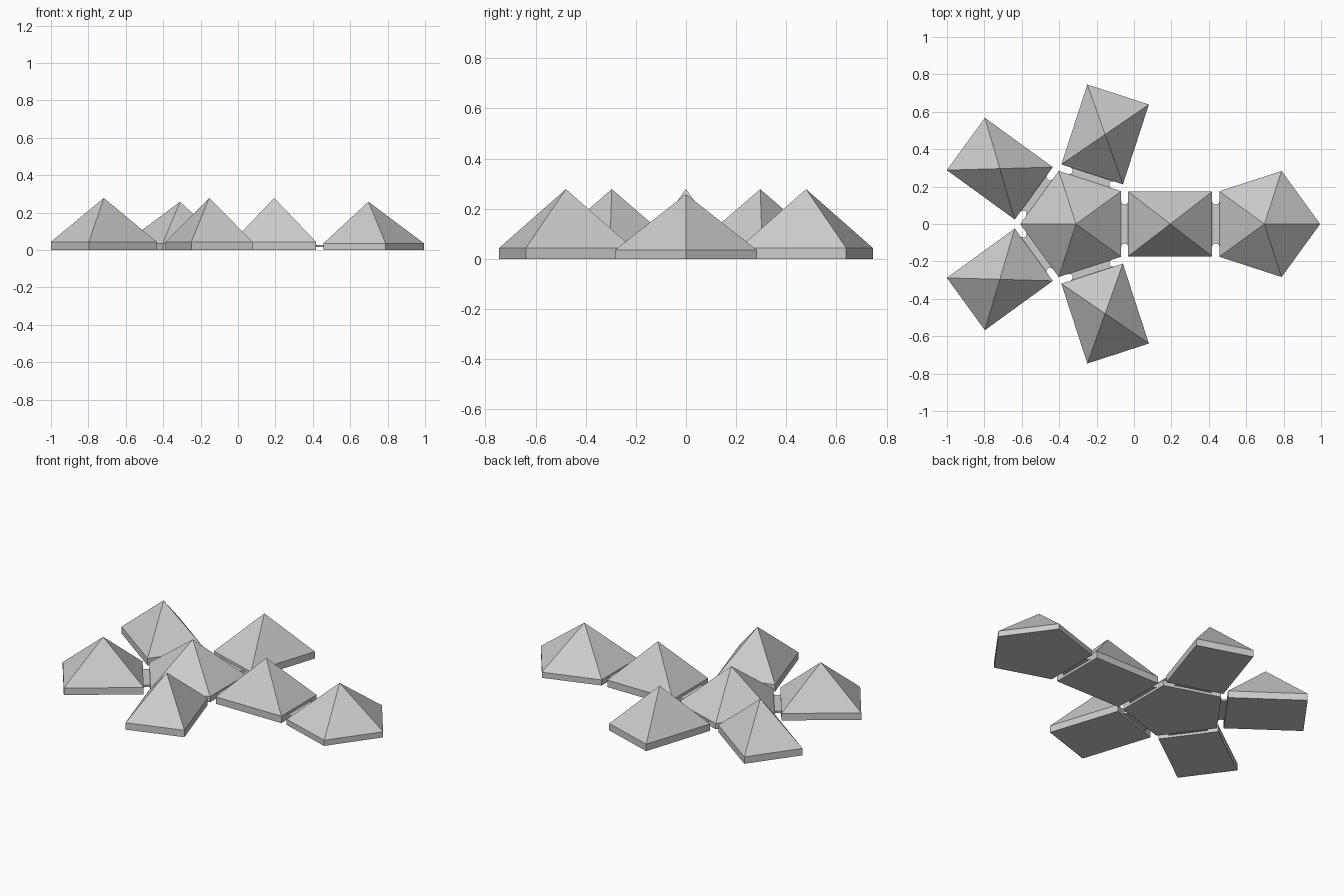
import bpy
import bmesh
from math import cos, sin, pi, radians
from mathutils import Matrix, Vector

cube = bpy.data.objects.get("Cube")
if cube:
    bpy.data.objects.remove(cube)

grey = bpy.data.materials.new("plain grey")
grey.use_nodes = True
COLOUR = (0.6, 0.6, 0.6, 1)
grey.diffuse_color = COLOUR
grey.node_tree.nodes["Principled BSDF"].inputs["Base Color"].default_value = COLOUR

RADIUS = 0.298                      # pentagon corner radius
APOTHEM = RADIUS * cos(pi / 5)
GAP = 0.038                         # slot bridged by each hinge
HALF_LENGTH, HALF_WIDTH = 0.2245, 0.173
HUB = Vector((-0.31, 0, 0))


def build(name, outline, bottom, top, place, apex=None):
    """Extrude an outline into a slab, with a flat top or a pyramid on it."""
    bm = bmesh.new()
    low = [bm.verts.new((x, y, bottom)) for x, y in outline]
    high = [bm.verts.new((x, y, top)) for x, y in outline]
    peak = bm.verts.new((0, 0, apex)) if apex else None
    bm.faces.new(low[::-1])
    if not peak:
        bm.faces.new(high)
    for i in range(len(low)):
        j = (i + 1) % len(low)
        bm.faces.new((low[i], low[j], high[j], high[i]))
        if peak:
            bm.faces.new((high[i], high[j], peak))
    bmesh.ops.recalc_face_normals(bm, faces=bm.faces)
    bm.transform(place)
    mesh = bpy.data.meshes.new(name)
    bm.to_mesh(mesh)
    bm.free()
    mesh.materials.append(grey)
    obj = bpy.data.objects.new(name, mesh)
    bpy.context.collection.objects.link(obj)


def at(angle, distance):
    """Placement at a distance from the hub centre along an angle."""
    return (Matrix.Translation(HUB) @ Matrix.Rotation(angle, 4, "Z")
            @ Matrix.Translation((distance, 0, 0)))


pentagon = [(RADIUS * cos(2 * pi * k / 5), RADIUS * sin(2 * pi * k / 5)) for k in range(5)]
rectangle = [(sx * HALF_LENGTH, sy * HALF_WIDTH)
             for sx, sy in ((-1, -1), (1, -1), (1, 1), (-1, 1))]

# Thin hinge strip with concave rounded ends
half_gap = GAP / 2
arc = [(half_gap * cos(pi * k / 8), 0.123 - half_gap * sin(pi * k / 8)) for k in range(9)]
hinge = arc + [(-x, -y) for x, y in arc]

# Two pentagonal pyramids: the hub and the far end
build("hub_pentagon", pentagon, 0, 0.035, at(pi, 0), 0.258)
build("end_pentagon", pentagon, 0, 0.035,
      at(0, 2 * (APOTHEM + GAP + HALF_LENGTH)), 0.258)

# Five rectangular pyramids hinged to the sides of the hub
for k in range(5):
    angle = radians(72 * k)
    build(f"side_rectangle_{k + 1}", rectangle, 0, 0.043,
          at(angle, APOTHEM + GAP + HALF_LENGTH), 0.278)
    build(f"hub_hinge_{k + 1}", hinge, 0.015, 0.027, at(angle, APOTHEM + half_gap))

# Hinge joining the first rectangle to the end pentagon
build("end_hinge", hinge, 0.015, 0.027,
      at(0, APOTHEM + GAP + 2 * HALF_LENGTH + half_gap))


# The end pentagon has a flat side toward the hub, as its corner points outward
